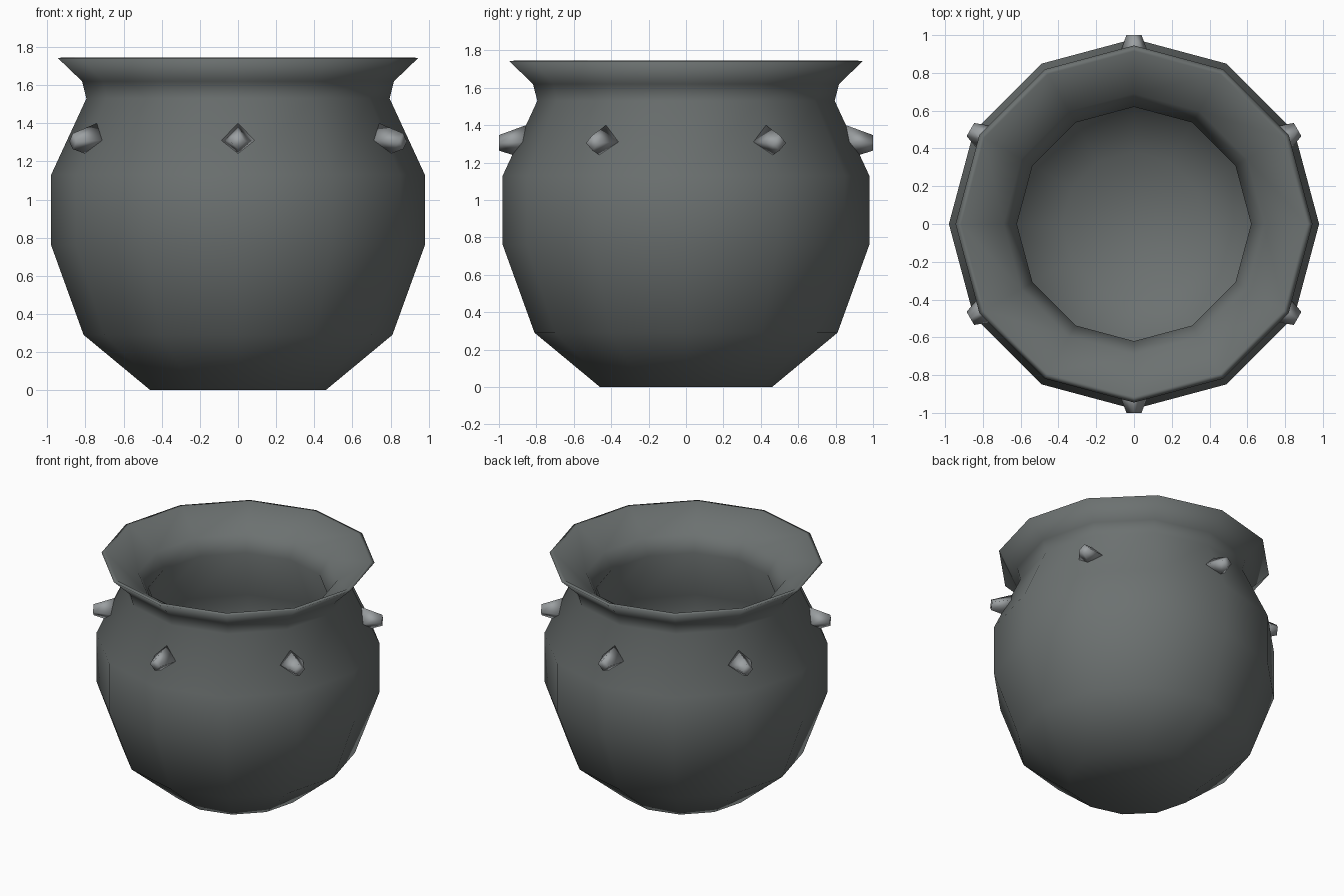
import bpy, bmesh, math

if "Cube" in bpy.data.objects:
    bpy.data.objects.remove(bpy.data.objects["Cube"])

def material(name, rgb):
    m = bpy.data.materials.new(name)
    m.diffuse_color = (*rgb, 1)
    m.use_nodes = True
    m.node_tree.nodes["Principled BSDF"].inputs["Base Color"].default_value = m.diffuse_color
    return m

iron = material("dark iron", (0.15, 0.166, 0.164))
steel = material("pale steel", (0.33, 0.35, 0.36))

def finish(bm, name, mat):
    bmesh.ops.recalc_face_normals(bm, faces=bm.faces)
    for f in bm.faces:
        f.smooth = True
    me = bpy.data.meshes.new(name)
    bm.to_mesh(me)
    bm.free()
    me.materials.append(mat)
    ob = bpy.data.objects.new(name, me)
    bpy.context.collection.objects.link(ob)
    return ob

def loft(bm, rings):
    # Bridge successive vertex rings and cap both ends
    vr = [[bm.verts.new(p) for p in r] for r in rings]
    n = len(vr[0])
    for a, b in zip(vr, vr[1:]):
        for i in range(n):
            j = (i + 1) % n
            bm.faces.new((a[i], a[j], b[j], b[i]))
    bm.faces.new(vr[0])
    bm.faces.new(vr[-1])

# Hollow pot: outer profile up to the lip, then down the inside
profile = [(0.46, 0), (0.81, 0.29), (0.98, 0.76), (0.98, 1.13), (0.795, 1.53),
           (0.818, 1.62), (0.945, 1.742), (0.915, 1.745), (0.69, 1.6),
           (0.62, 1.49), (0.82, 1.08), (0.82, 0.79), (0.68, 0.4), (0.38, 0.14)]
bm = bmesh.new()
loft(bm, [[(r * math.cos(k * math.pi / 6), r * math.sin(k * math.pi / 6), z)
           for k in range(12)] for r, z in profile])
finish(bm, "pot_body", iron)

# Six tapered diamond studs around the shoulder: (radius, sideways, height)
base = [(0.855, 0, 1.40), (0.872, 0.088, 1.31), (0.925, 0, 1.24), (0.872, -0.088, 1.31)]
tip = [(1.0, 0, 1.347), (1.0, 0.04, 1.305), (1.0, 0, 1.264), (1.0, -0.04, 1.305)]
for k in range(6):
    a = math.radians(30 + 60 * k)
    c, s = math.cos(a), math.sin(a)
    bm = bmesh.new()
    loft(bm, [[(r * c - w * s, r * s + w * c, z) for r, w, z in ring]
              for ring in (base, tip)])
    finish(bm, f"stud_{k + 1}", steel)
